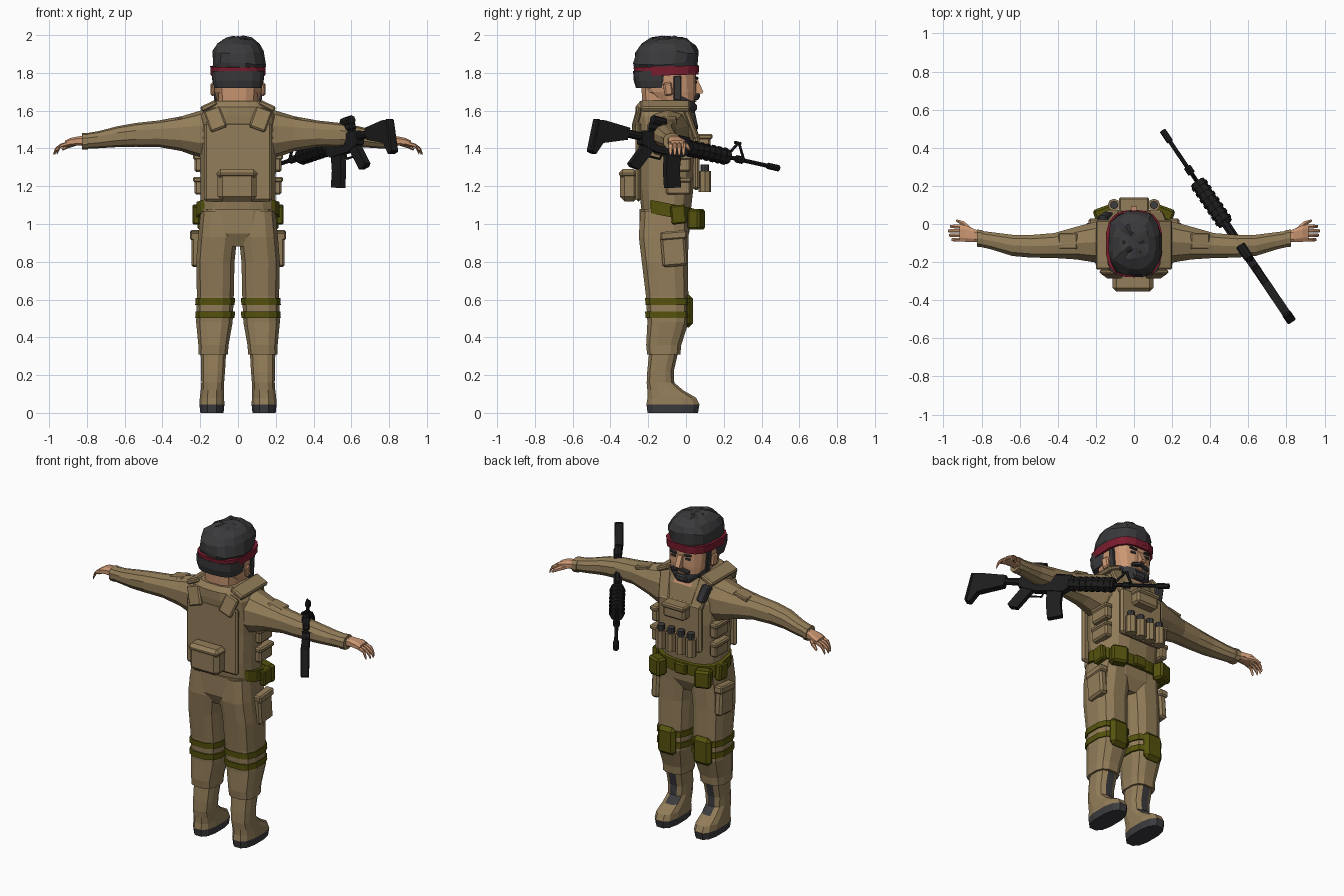
import bpy, bmesh, math, random
from mathutils import Matrix, Vector, Euler

random.seed(4)
COL = {"tan_cloth": (0.29, 0.205, 0.10), "olive_gear": (0.09, 0.085, 0.004), "dark_hair": (0.042, 0.042, 0.045),
       "red_band": (0.20, 0.012, 0.028), "skin": (0.60, 0.31, 0.17), "gun_black": (0.012, 0.012, 0.013),
       "sole_grey": (0.045, 0.045, 0.05)}
MAT = {}
for k, c in COL.items():
    MAT[k] = bpy.data.materials.new(k)
    MAT[k].diffuse_color = (*c, 1)


def finish(name, bm, mats, rule=None):
    bmesh.ops.recalc_face_normals(bm, faces=bm.faces)
    if rule:
        for f in bm.faces:
            f.material_index = rule(f.calc_center_median(), f.normal)
    me = bpy.data.meshes.new(name)
    bm.to_mesh(me)
    bm.free()
    for m in mats.split():
        me.materials.append(MAT[m])
    ob = bpy.data.objects.new(name, me)
    bpy.context.collection.objects.link(ob)
    return ob


def loft(name, rings, mats, n=12, p=0.7, axis="z", s=1, rule=None, jit=0, shear=0):
    """Rings (position, centre a, centre b, radius a, radius b); s mirrors x."""
    bm = bmesh.new()
    loops = []
    for t, ca, cb, ra, rb in rings:
        loop = []
        for i in range(n):
            w = 2 * math.pi * (i + 0.5) / n
            c, d = math.cos(w), math.sin(w)
            a = ca + ra * math.copysign(abs(c) ** p, c)
            b = cb + rb * math.copysign(abs(d) ** p, d)
            v = Vector((a, b, t + shear * b) if axis == "z" else (t, a, b))
            v += Vector([random.uniform(-jit, jit) for _ in range(3)])
            v.x *= s
            loop.append(bm.verts.new(v))
        loops.append(loop)
    for l, m in zip(loops, loops[1:]):
        for i in range(n):
            bm.faces.new((l[i], l[(i + 1) % n], m[(i + 1) % n], m[i]))
    bm.faces.new(loops[0])
    bm.faces.new(loops[-1])
    return finish(name, bm, mats, rule)


def box(name, loc, size, mat, rot=(0, 0, 0), bevel=0.008, M=Matrix()):
    bm = bmesh.new()
    bmesh.ops.create_cube(bm, size=1)
    bmesh.ops.scale(bm, vec=size, verts=bm.verts)
    if bevel:
        bmesh.ops.bevel(bm, geom=bm.edges[:], offset=bevel, segments=1, affect="EDGES")
    bm.transform(M @ Matrix.Translation(loc) @ Euler(rot).to_matrix().to_4x4())
    return finish(name, bm, mat)


def prism(name, pts, width, mat, M=Matrix()):
    """Outline in the local x-z plane, thickened along y."""
    bm = bmesh.new()
    sides = [[bm.verts.new((x, y, z)) for x, z in pts] for y in (-width / 2, width / 2)]
    bm.faces.new(sides[0])
    bm.faces.new(sides[1])
    for i in range(len(pts)):
        j = (i + 1) % len(pts)
        bm.faces.new((sides[0][i], sides[0][j], sides[1][j], sides[1][i]))
    bm.transform(M)
    return finish(name, bm, mat)


def tube(name, a, b, r, mat, n=8, M=Matrix(), r2=None):
    a, b = Vector(a), Vector(b)
    bm = bmesh.new()
    bmesh.ops.create_cone(bm, cap_ends=True, segments=n, radius1=r, radius2=r if r2 is None else r2,
                          depth=(b - a).length)
    q = (b - a).to_track_quat("Z", "Y").to_matrix().to_4x4()
    bm.transform(M @ Matrix.Translation((a + b) / 2) @ q)
    return finish(name, bm, mat)


# Torso with open collar
loft("torso", [(1.05, 0, -.105, .20, .13), (1.18, 0, -.105, .20, .145), (1.35, 0, -.095, .205, .16),
               (1.48, 0, -.10, .21, .162), (1.57, 0, -.115, .20, .155), (1.62, 0, -.125, .17, .145),
               (1.65, 0, -.13, .135, .115)], "tan_cloth skin", n=16,
     rule=lambda c, d: int(c.z > 1.58 and c.y > -.03 and abs(c.x) < .08))
loft("pelvis", [(.88, 0, -.115, .10, .10), (.95, 0, -.115, .19, .135), (1.08, 0, -.11, .205, .14)], "tan_cloth")

# Vest: back panel, chest panel, pouches
box("vest_back_panel", (0, -.252, 1.33), (.36, .03, .42), "tan_cloth", bevel=.012)
box("vest_chest_panel", (0, .055, 1.33), (.30, .035, .30), "tan_cloth", bevel=.012)
box("back_pouch", (-.005, -.30, 1.205), (.205, .10, .17), "tan_cloth", bevel=.025)
box("back_pouch_flap", (-.005, -.305, 1.265), (.215, .10, .05), "tan_cloth", bevel=.02)
box("chest_pouch", (0, .095, 1.43), (.15, .07, .09), "tan_cloth", bevel=.012)
box("chest_pouch_flap", (0, .10, 1.462), (.16, .08, .03), "tan_cloth")
for i in range(4):
    x = -.105 + .07 * i
    tube("ammo_pouch", (x, .10, 1.17), (x, .10, 1.28), .033, "tan_cloth")
    tube("canister_top", (x, .10, 1.28), (x, .10, 1.315), .022, "sole_grey")
box("radio", (-.15, .03, 1.55), (.05, .05, .11), "sole_grey", (.2, -.3, 0))
for s in (-1, 1):
    box("shoulder_strap_back", (s * .12, -.262, 1.555), (.09, .025, .12), "tan_cloth", (-.25, s * .35, 0))
    box("shoulder_strap_front", (s * .125, .025, 1.54), (.08, .03, .18), "tan_cloth", (.35, s * .15, 0))
    box("shoulder_strap_top", (s * .155, -.11, 1.625), (.09, .26, .03), "tan_cloth", (0, s * .45, 0))
    for z in (1.20, 1.32):
        box("vest_side_pouch", (s * .205, -.04, z), (.05, .13, .09), "tan_cloth", bevel=.01)
        box("side_pouch_flap", (s * .21, -.04, z + .035), (.055, .14, .03), "tan_cloth")

# Belt, sloping down to the front
loft("belt", [(1.02, 0, -.09, .222, .135), (1.09, 0, -.09, .222, .135)], "olive_gear", n=16, shear=-.2)
box("belt_buckle", (0, .05, 1.045), (.08, .03, .07), "olive_gear")
for s in (-1, 1):
    box("belt_front_pouch", (s * .16, .055, 1.025), (.10, .07, .11), "olive_gear", (0, 0, -s * .35), .012)
    box("belt_side_pouch", (s * .222, -.04, 1.05), (.04, .08, .10), "olive_gear", (.1, 0, 0))

# Legs, boots and knee gear
LEG = [(.31, .132, -.118, .08, .09), (.36, .13, -.118, .082, .095), (.48, .125, -.095, .099, .112),
       (.62, .12, -.10, .10, .115), (.80, .12, -.112, .104, .125), (.93, .108, -.118, .106, .135),
       (1.07, .10, -.11, .10, .135)]
BOOT = [(0, .138, -.07, .063, .137), (.045, .138, -.069, .068, .144), (.08, .138, -.075, .066, .132),
        (.12, .136, -.11, .063, .097), (.16, .134, -.135, .062, .075), (.22, .132, -.135, .065, .072),
        (.34, .13, -.115, .070, .080)]
for s in (-1, 1):
    loft("trouser_leg", LEG, "tan_cloth", s=s)
    loft("boot", BOOT, "tan_cloth sole_grey", s=s, p=.75,
         rule=lambda c, d: int(c.z < .046 or (c.z > .12 and c.y > -.07 and abs(abs(c.x) - .133) < .035)))
    for z in (.52, .59):
        loft("knee_strap", [(z - .018, .122, -.096, .107, .122), (z + .018, .121, -.097, .107, .122)],
             "olive_gear", s=s)
    box("knee_pad", (s * .125, .012, .54), (.125, .05, .175), "olive_gear", bevel=.022)
    box("thigh_pocket", (s * .222, -.065, .86), (.05, .13, .17), "tan_cloth", (.08, 0, 0), .012)
    box("thigh_pocket_flap", (s * .225, -.065, .94), (.056, .14, .045), "tan_cloth", (.08, 0, 0))

# Sleeves, cuffs, shoulder patches, hands
ARM = [(.12, -.10, 1.49, .12, .12), (.20, -.095, 1.475, .112, .125), (.30, -.10, 1.478, .09, .092),
       (.42, -.113, 1.478, .068, .07), (.54, -.117, 1.472, .062, .063), (.64, -.112, 1.462, .058, .055),
       (.74, -.09, 1.446, .048, .045), (.82, -.075, 1.438, .043, .040)]
HAND = [(.80, -.07, 1.438, .030, .028), (.84, -.06, 1.44, .036, .026), (.885, -.05, 1.435, .046, .022),
        (.915, -.048, 1.425, .044, .018)]
for s in (-1, 1):
    loft("sleeve", ARM, "tan_cloth", n=10, p=.85, axis="x", s=s)
    loft("cuff", [(.795, -.077, 1.438, .047, .044), (.825, -.074, 1.438, .047, .044)], "tan_cloth",
         n=10, p=.85, axis="x", s=s)
    box("arm_patch", (s * .345, -.09, 1.548), (.10, .085, .025), "tan_cloth", (0, s * .2, 0), .006)
    loft("palm", HAND, "skin", n=8, axis="x", s=s)
    for i in range(4):
        y, e = -.082 + .023 * i, (.958, .972, .976, .966)[i]
        loft("finger", [(.90, y, 1.426, .011, .012), (.94, y, 1.414, .011, .011), (e - .008, y, 1.392, .010, .011),
                        (e, y, 1.372, .007, .007)], "skin", n=6, p=1, axis="x", s=s)
    tube("thumb", (s * .855, -.035, 1.43), (s * .90, .005, 1.415), .014, "skin", 6)
    tube("thumb_tip", (s * .895, .002, 1.417), (s * .93, .018, 1.395), .013, "skin", 6, r2=.007)

# Head, face and hair
loft("neck", [(1.56, 0, -.13, .105, .10), (1.66, 0, -.13, .105, .105), (1.75, 0, -.13, .11, .11)], "skin")
loft("head", [(1.59, 0, 0, .055, .045), (1.625, 0, -.03, .095, .08), (1.655, 0, -.06, .115, .11),
              (1.70, 0, -.085, .125, .14), (1.75, 0, -.095, .13, .15), (1.83, 0, -.10, .135, .155)],
     "skin dark_hair", n=16, rule=lambda c, d: int(c.z < 1.65 and c.y > -.08))
loft("lower_hair", [(1.72, 0, -.165, .128, .10), (1.76, 0, -.17, .138, .107), (1.81, 0, -.17, .142, .11)],
     "dark_hair", n=14)
loft("headband", [(1.79, 0, -.103, .146, .172), (1.838, 0, -.104, .149, .176)], "red_band", n=16, shear=.03)
loft("hair", [(1.81, 0, -.10, .135, .165), (1.85, 0, -.103, .142, .172), (1.91, 0, -.10, .14, .168),
              (1.95, 0, -.095, .118, .145), (1.98, 0, -.09, .08, .095), (1.99, 0, -.09, .03, .035)],
     "dark_hair", n=16, p=.85, jit=.009)
for i in range(22):
    w, e = i * 2.4, .25 + 1.1 * (i / 22)
    bm = bmesh.new()
    bmesh.ops.create_icosphere(bm, subdivisions=1, radius=.032)
    for v in bm.verts:
        v.co *= random.uniform(.8, 1.2)
    bm.transform(Matrix.Translation((.115 * math.cos(w) * math.cos(e), -.10 + .145 * math.sin(w) * math.cos(e),
                                     1.845 + .122 * math.sin(e))))
    finish("hair_tuft", bm, "dark_hair")
prism("nose", [(.045, 1.765), (.062, 1.765), (.092, 1.70), (.085, 1.69), (.045, 1.69)], .032, "skin",
      Matrix.Rotation(math.pi / 2, 4, "Z"))
box("mouth_skin", (0, .046, 1.653), (.045, .02, .014), "skin", bevel=.003)
for s in (-1, 1):
    box("moustache", (s * .03, .058, 1.674), (.065, .026, .022), "dark_hair", (0, s * .25, -s * .15), .005)
    box("eyebrow", (s * .05, .056, 1.774), (.05, .014, .012), "dark_hair", (0, -s * .1, -s * .1), .003)
    box("eye", (s * .05, .053, 1.75), (.03, .009, .012), "sole_grey", (0, 0, -s * .1), 0)
    box("sideburn", (s * .122, -.045, 1.72), (.02, .04, .13), "dark_hair", (0, s * .1, 0), .004)
    box("jaw_beard", (s * .10, -.02, 1.652), (.03, .07, .045), "dark_hair", (-.4, 0, s * .4), .006)
    box("ear", (s * .132, -.095, 1.715), (.022, .045, .07), "skin", (.15, 0, s * .2))
box("chin_beard", (0, .04, 1.618), (.08, .035, .045), "dark_hair", bevel=.01)

# Rifle: local x runs from the muzzle back to the stock
b = Vector((.65, -.96, .215)).normalized()
lat = Vector((0, 0, 1)).cross(b).normalized()
up = b.cross(lat)
G = Matrix((b, lat, up)).transposed().to_4x4()
G.translation = (.15, .49, 1.295)
K = "gun_black"
tube("muzzle_brake", (0, 0, 0), (.07, 0, 0), .017, K, M=G)
tube("barrel", (.06, 0, 0), (.36, 0, 0), .011, K, M=G)
tube("gas_block", (.235, 0, 0), (.275, 0, 0), .020, K, M=G)
for a, c in (((.23, 0, .01), (.275, 0, .088)), ((.325, 0, .02), (.275, 0, .088)), ((.262, 0, .084), (.30, 0, .084))):
    tube("front_sight", a, c, .008, K, 6, G)
tube("handguard", (.33, 0, 0), (.60, 0, 0), .040, K, 8, G)
for i in range(7):
    tube("handguard_rib", (.345 + i * .037, 0, 0), (.363 + i * .037, 0, 0), .046, K, 8, G)
prism("receiver", [(.59, .04), (.88, .04), (.90, .02), (.90, -.035), (.80, -.06), (.63, -.06), (.59, -.03)], .045, K, G)
box("top_rail", (.72, 0, .047), (.26, .025, .018), K, bevel=.003, M=G)
box("rear_sight_base", (.80, 0, .07), (.10, .04, .04), K, M=G)
tube("rear_sight", (.76, 0, .105), (.84, 0, .105), .025, K, 8, G)
prism("magazine", [(.635, -.05), (.725, -.05), (.715, -.14), (.69, -.235), (.605, -.215), (.63, -.13)], .034, K, G)
prism("pistol_grip", [(.81, -.05), (.88, -.04), (.945, -.15), (.93, -.165), (.885, -.17)], .036, K, G)
for a, c in (((.745, 0, -.055), (.755, 0, -.09)), ((.755, 0, -.09), (.83, 0, -.088))):
    tube("trigger_guard", a, c, .006, K, 6, G)
tube("buffer_tube", (.89, 0, .005), (1.05, 0, .005), .022, K, 8, G)
prism("stock", [(.985, .035), (1.15, .045), (1.19, .04), (1.205, -.135), (1.175, -.14), (1.14, -.075), (.99, -.03)],
      .045, K, G)
box("butt_pad", (1.195, 0, -.045), (.02, .05, .18), K, (0, -.06, 0), .006, G)
